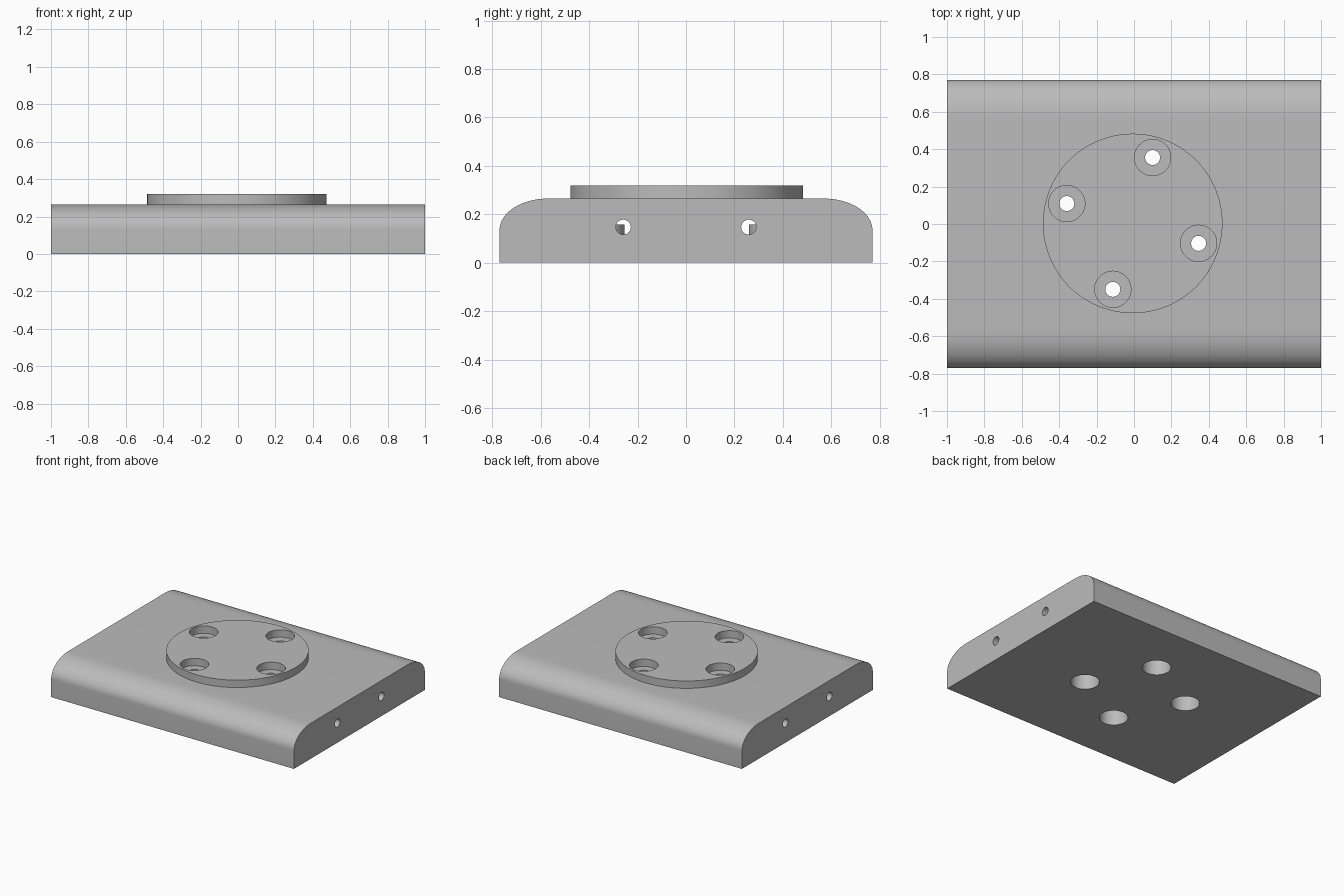
import bpy, bmesh, math
from mathutils import Matrix, Vector

if "Cube" in bpy.data.objects:
    bpy.data.objects.remove(bpy.data.objects["Cube"], do_unlink=True)

HALF_X, HALF_Y = 1.0, 0.77
PLATE_TOP, DISC_TOP, SHOULDER, BORE_TOP = 0.265, 0.32, 0.135, 0.157
CENTRE = Vector((-0.007, 0.003))
BORE_R, SCREW_R, CHANNEL_R = 0.097, 0.04, 0.031

grey = bpy.data.materials.new("satin grey")
grey.use_nodes = True
colour = (0.5, 0.5, 0.5, 1)
grey.diffuse_color = colour
grey.node_tree.nodes["Principled BSDF"].inputs["Base Color"].default_value = colour


def add_object(name, bm):
    bmesh.ops.recalc_face_normals(bm, faces=bm.faces)
    mesh = bpy.data.meshes.new(name)
    bm.to_mesh(mesh)
    bm.free()
    mesh.materials.append(grey)
    obj = bpy.data.objects.new(name, mesh)
    bpy.context.collection.objects.link(obj)
    return obj


def cylinder(name, radius, x, y, low, high, caps=True, segments=48):
    bm = bmesh.new()
    bmesh.ops.create_cone(bm, cap_ends=caps, segments=segments, radius1=radius,
                          radius2=radius, depth=high - low,
                          matrix=Matrix.Translation((x, y, (low + high) / 2)))
    return add_object(name, bm)


def cut(target, cutter):
    mod = target.modifiers.new("cut", "BOOLEAN")
    mod.operation, mod.solver, mod.object = "DIFFERENCE", "EXACT", cutter
    bpy.context.view_layer.objects.active = target
    bpy.ops.object.modifier_apply(modifier=mod.name)
    bpy.data.objects.remove(cutter, do_unlink=True)


# Base plate: rounded-shoulder profile extruded along x
arc = [(HALF_Y - 0.2 + 0.2 * math.cos(a), SHOULDER + (PLATE_TOP - SHOULDER) * math.sin(a))
       for a in (math.pi / 2 * i / 16 for i in range(17))]
profile = [(HALF_Y, 0)] + arc + [(-y, z) for y, z in reversed(arc)] + [(-HALF_Y, 0)]
bm = bmesh.new()
end = bm.faces.new([bm.verts.new((-HALF_X, y, z)) for y, z in profile])
swept = bmesh.ops.extrude_face_region(bm, geom=[end], use_keep_orig=True)
bmesh.ops.translate(bm, vec=(2 * HALF_X, 0, 0),
                    verts=[v for v in swept["geom"] if isinstance(v, bmesh.types.BMVert)])
plate = add_object("base_plate", bm)

# Raised mounting disc
disc = cylinder("mounting_disc", 0.48, CENTRE.x, CENTRE.y, PLATE_TOP, DISC_TOP, segments=96)
parts = [plate, disc]

# Long channels running from side to side
for side in (-1, 1):
    channel = cylinder("channel_cutter", CHANNEL_R, 0, 0, -1.1, 1.1, segments=32)
    channel.data.transform(Matrix.Translation((0, side * 0.259, 0.147))
                           @ Matrix.Rotation(math.pi / 2, 4, "Y"))
    cut(plate, channel)

# Four screw positions: counterbore above, narrow hole, wide bore below
for i in range(4):
    angle = math.radians(73.2 + 90 * i)
    x = CENTRE.x + 0.368 * math.cos(angle)
    y = CENTRE.y + 0.368 * math.sin(angle)
    cut(disc, cylinder("counterbore_cutter", BORE_R, x, y, 0.2, 0.4))
    cut(plate, cylinder("bore_cutter", BORE_R, x, y, -0.1, BORE_TOP))
    cut(plate, cylinder("screw_cutter", SCREW_R, x, y, 0.1, 0.4))
    # Sleeve closing the bore where a channel crosses it
    if abs(y) > 0.3:
        parts.append(cylinder("bore_sleeve", BORE_R - 0.001, x, y, 0.001, BORE_TOP, caps=False))

# Smooth curved walls, crisp edges
for obj in parts:
    bpy.ops.object.select_all(action="DESELECT")
    obj.select_set(True)
    bpy.context.view_layer.objects.active = obj
    bpy.ops.object.shade_smooth_by_angle(angle=math.radians(30))
